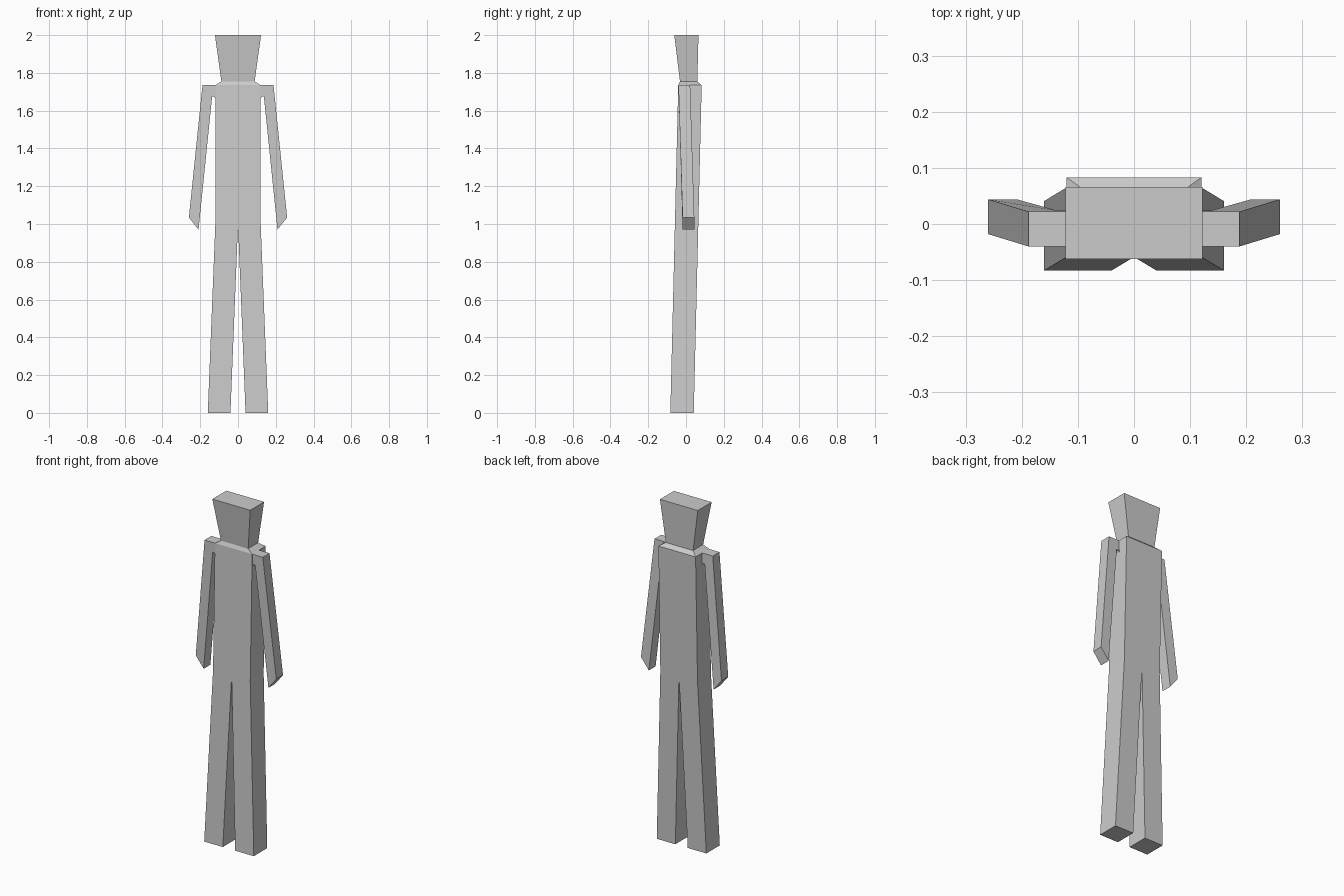
import bpy, bmesh

if "Cube" in bpy.data.objects:
    bpy.data.objects.remove(bpy.data.objects["Cube"])

grey = bpy.data.materials.new("plain grey")
grey.diffuse_color = (0.6, 0.6, 0.6, 1)
grey.use_nodes = True
grey.node_tree.nodes["Principled BSDF"].inputs["Base Color"].default_value = grey.diffuse_color


def finish(name, bm):
    bmesh.ops.recalc_face_normals(bm, faces=bm.faces)
    mesh = bpy.data.meshes.new(name)
    bm.to_mesh(mesh)
    bm.free()
    mesh.materials.append(grey)
    obj = bpy.data.objects.new(name, mesh)
    bpy.context.collection.objects.link(obj)
    return obj


def slab(name, outline, depth_at):
    """Extrude a front (x, z) outline; depth_at(z) gives its front and back y."""
    bm = bmesh.new()
    front = [bm.verts.new((x, depth_at(z)[0], z)) for x, z in outline]
    back = [bm.verts.new((x, depth_at(z)[1], z)) for x, z in outline]
    bm.faces.new(front)
    bm.faces.new(back[::-1])
    n = len(outline)
    for i in range(n):
        j = (i + 1) % n
        bm.faces.new((front[i], back[i], back[j], front[j]))
    return finish(name, bm)


def frustum(name, low, high):
    """Tapered block between two (half width, front y, back y, z) rectangles."""
    bm = bmesh.new()
    rings = [[bm.verts.new(p) for p in
              ((-w, f, z), (w, f, z), (w, b, z), (-w, b, z))]
             for w, f, b, z in (low, high)]
    bm.faces.new(rings[0])
    bm.faces.new(rings[1])
    for i in range(4):
        j = (i + 1) % 4
        bm.faces.new((rings[0][i], rings[0][j], rings[1][j], rings[1][i]))
    return finish(name, bm)


# Torso and legs lean slightly forward towards the feet
def body_depth(z):
    mid = -0.021 + 0.042 * z / 1.735
    return mid - 0.062, mid + 0.062


half = [(0.04, 0), (0.16, 0), (0.12, 1.0), (0.12, 1.735)]
slab("torso_and_legs",
     [(0, 1.0)] + half + [(-x, z) for x, z in reversed(half)], body_depth)


# Arms swing slightly backward towards the hands
def arm_depth(z):
    mid = -0.009 + 0.022 * min(1, (1.735 - z) / 0.7)
    return mid - 0.031, mid + 0.031


arm = [(0.12, 1.735), (0.12, 1.665), (0.126, 1.675), (0.137, 1.675),
       (0.209, 0.97), (0.26, 1.035), (0.188, 1.735)]
for name, side in (("left_arm", 1), ("right_arm", -1)):
    slab(name, [(side * x, z) for x, z in arm], arm_depth)

# Sloped shoulders and the flared head
frustum("shoulder_slope", (0.12, -0.041, 0.083, 1.735), (0.088, -0.032, 0.06, 1.755))
frustum("head", (0.088, -0.032, 0.06, 1.755), (0.122, -0.062, 0.066, 2.0))
